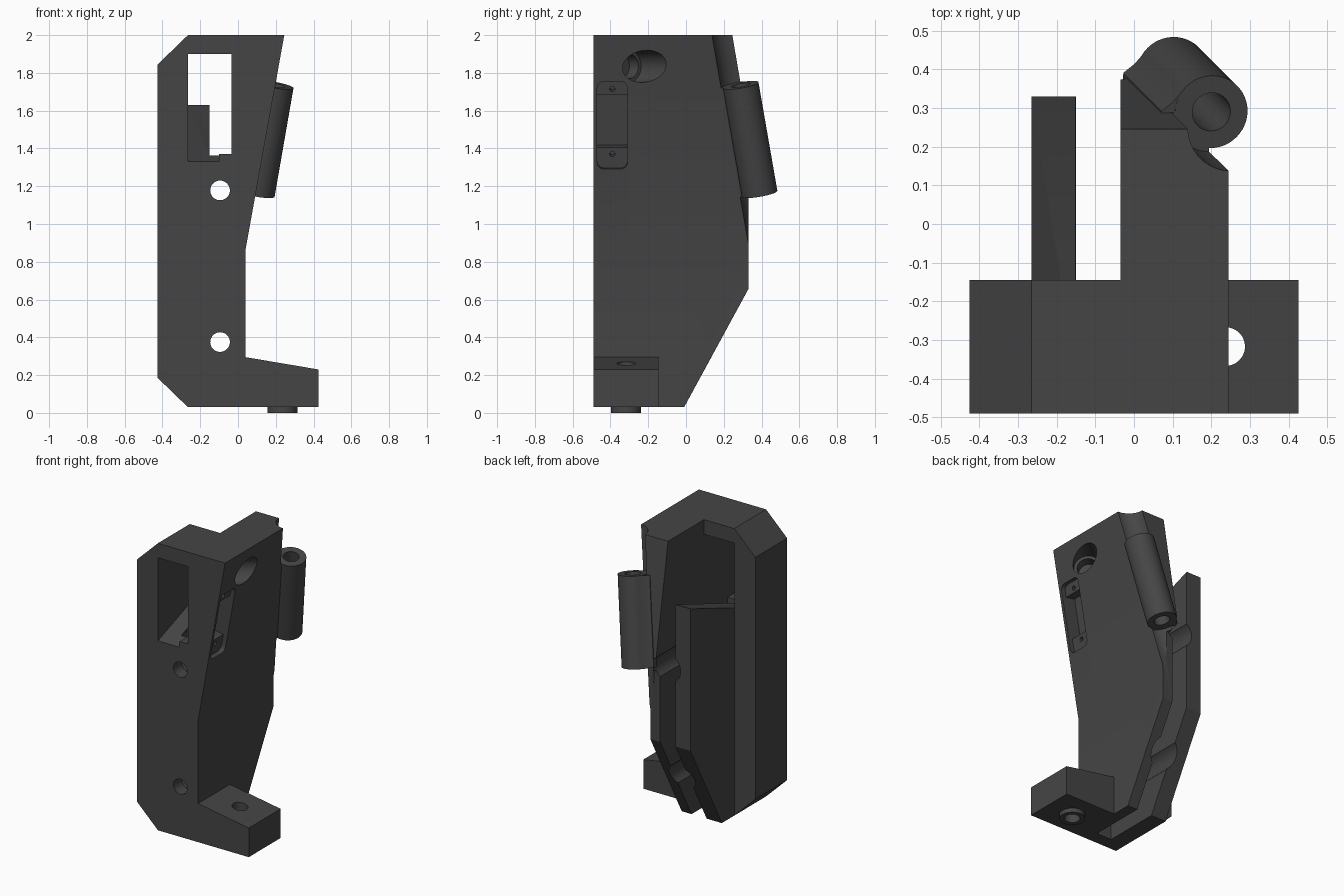
import bpy, bmesh, math
from mathutils import Vector, Matrix

if "Cube" in bpy.data.objects:
    bpy.data.objects.remove(bpy.data.objects["Cube"])

dark = bpy.data.materials.new("dark_grey")
dark.diffuse_color = (0.06, 0.06, 0.06, 1)
dark.use_nodes = True
dark.node_tree.nodes["Principled BSDF"].inputs["Base Color"].default_value = dark.diffuse_color


def finish(name, bm):
    bmesh.ops.recalc_face_normals(bm, faces=bm.faces)
    me = bpy.data.meshes.new(name)
    bm.to_mesh(me)
    bm.free()
    me.materials.append(dark)
    ob = bpy.data.objects.new(name, me)
    bpy.context.collection.objects.link(ob)
    return ob


def prism(name, pts, a, b, plane="xz", mat=None):
    """Extrude a 2D outline from a to b along the axis missing from plane."""
    place = {"xz": lambda u, v, w: (u, w, v),
             "yz": lambda u, v, w: (w, u, v),
             "xy": lambda u, v, w: (u, v, w)}[plane]
    bm = bmesh.new()
    face = bm.faces.new([bm.verts.new(place(u, v, a)) for u, v in pts])
    ext = bmesh.ops.extrude_face_region(bm, geom=[face])
    shift = Vector(place(0, 0, b - a))
    for v in ext["geom"]:
        if isinstance(v, bmesh.types.BMVert):
            v.co += shift
    if mat:
        bm.transform(mat)
    return finish(name, bm)


def box(name, x, y, z):
    return prism(name, [(x[0], z[0]), (x[1], z[0]), (x[1], z[1]), (x[0], z[1])], *y)


def rod(name, p, q, r, n=48):
    """Cylinder between two points."""
    p, q = Vector(p), Vector(q)
    d = q - p
    rot = Vector((0, 0, 1)).rotation_difference(d).to_matrix().to_4x4()
    bm = bmesh.new()
    bmesh.ops.create_cone(bm, cap_ends=True, segments=n, radius1=r, radius2=r,
                          depth=d.length, matrix=Matrix.Translation((p + q) / 2) @ rot)
    return finish(name, bm)


def combine(ob, other, op="DIFFERENCE"):
    m = ob.modifiers.new("bool", "BOOLEAN")
    m.operation, m.solver, m.object = op, "EXACT", other
    bpy.context.view_layer.objects.active = ob
    bpy.ops.object.modifier_apply(modifier=m.name)
    bpy.data.objects.remove(other)


# main block with foot
bracket = prism("bracket", [(-0.265, 0.03), (0.425, 0.03), (0.425, 0.23), (0.04, 0.295),
                            (0.04, 0.865), (0.245, 2), (-0.265, 2), (-0.425, 1.845),
                            (-0.425, 0.185)], -0.49, -0.145)

# right wall: front outline intersected with side outline
wall = prism("wall", [(-0.035, 0.03), (0.04, 0.03), (0.04, 0.865), (0.245, 2), (-0.035, 2)],
             -0.3, 0.7)
side = prism("wall_side", [(-0.4, -0.07), (-0.065, -0.07), (0.33, 0.655), (0.33, 1.14),
                           (0.39, 1.155), (0.228, 2.1), (-0.4, 2.1)], -0.5, 0.5, "yz")
combine(wall, side, "INTERSECT")

# left plate
plate = prism("plate", [(-0.3, 0.03), (-0.01, 0.03), (0.33, 0.655), (0.33, 1.8), (-0.3, 1.8)],
              -0.265, -0.15, "yz")
combine(bracket, wall, "UNION")
combine(bracket, plate, "UNION")

# window opening, sloped over the plate
combine(bracket, prism("window_slope", [(-0.6, 1.29), (0.5, 1.692), (0.5, 1.9), (-0.6, 1.9)],
                       -0.265, -0.1, "yz"))
combine(bracket, box("window", (-0.151, -0.035), (-0.6, 0.6), (1.37, 1.9)))

# rear channel, screw holes and their wider bores
combine(bracket, box("channel", (-0.15, -0.035), (-0.4, 0.6), (-0.1, 1.6)))
for z in (0.375, 1.178):
    combine(bracket, rod("screw_hole", (-0.095, -0.6, z), (-0.095, 0, z), 0.052))
    combine(bracket, rod("screw_bore", (-0.095, -0.4, z), (-0.095, 0.6, z), 0.095))

# tilted tube on the rear right corner, with grooves beyond each end
top, low = Vector((0.2, 0.29, 1.735)), Vector((0.1, 0.39, 1.16))
axis = (top - low).normalized()
length = (top - low).length
combine(bracket, rod("upper_groove", top, top + axis * 0.5, 0.105))
combine(bracket, rod("lower_groove", low, low - axis * 0.5, 0.105))
combine(bracket, rod("tube", low, top, 0.095), "UNION")
frame = Matrix.Translation(low) @ Vector((0, 0, 1)).rotation_difference(axis).to_matrix().to_4x4()
combine(bracket, prism("tube_web", [(-0.13, -0.03), (-0.13, 0.003), (-0.1, 0.027), (-0.07, 0.062),
                                    (0, 0.02), (0, -0.03)], 0.002, length - 0.002, "xy", frame), "UNION")
combine(bracket, rod("tube_bore", low - axis * 0.1, top + axis * 0.1, 0.05))

# slanted bore in the right wall, stepped
start = Vector((0.215, -0.22, 1.835))
aim = Vector((-0.74, -0.67, 0)).normalized()
combine(bracket, rod("slanted_bore", start - aim * 0.25, start + aim * 0.12, 0.085))
combine(bracket, rod("slanted_bore_end", start, start + aim * 0.19, 0.065))

# rounded sensor pocket sunk into the sloping right face
tilt = math.atan2(0.205, 1.135)
slope = Matrix.Translation((0.158, -0.39, 1.523)) @ Matrix.Rotation(tilt, 4, "Y")


def rounded(w, h, r):
    return [(sx * (w - r) + r * math.cos(a), sz * (h - r) + r * math.sin(a))
            for sx, sz, q in ((1, 1, 0), (-1, 1, 1), (-1, -1, 2), (1, -1, 3))
            for a in [(q + k / 5) * math.pi / 2 for k in range(6)]]


combine(bracket, prism("pocket", rounded(0.08, 0.235, 0.035), -0.03, 0.1, "yz", slope))
combine(bracket, prism("pocket_core", [(-0.08, -0.125), (0.08, -0.125), (0.08, 0.16), (-0.08, 0.16)],
                       -0.1, 0, "yz", slope))
for z in (-0.16, 0.19):
    combine(bracket, rod("pocket_screw", slope @ Vector((-0.09, 0, z)),
                         slope @ Vector((0.02, 0, z)), 0.014, 20))

# foot boss and hole
combine(bracket, rod("foot_boss", (0.235, -0.317, 0), (0.235, -0.317, 0.1), 0.08), "UNION")
combine(bracket, rod("foot_hole", (0.237, -0.317, -0.1), (0.237, -0.317, 0.5), 0.05))

bpy.ops.object.select_all(action="DESELECT")
bracket.select_set(True)
bpy.context.view_layer.objects.active = bracket
bpy.ops.object.shade_smooth_by_angle(angle=math.radians(25))
